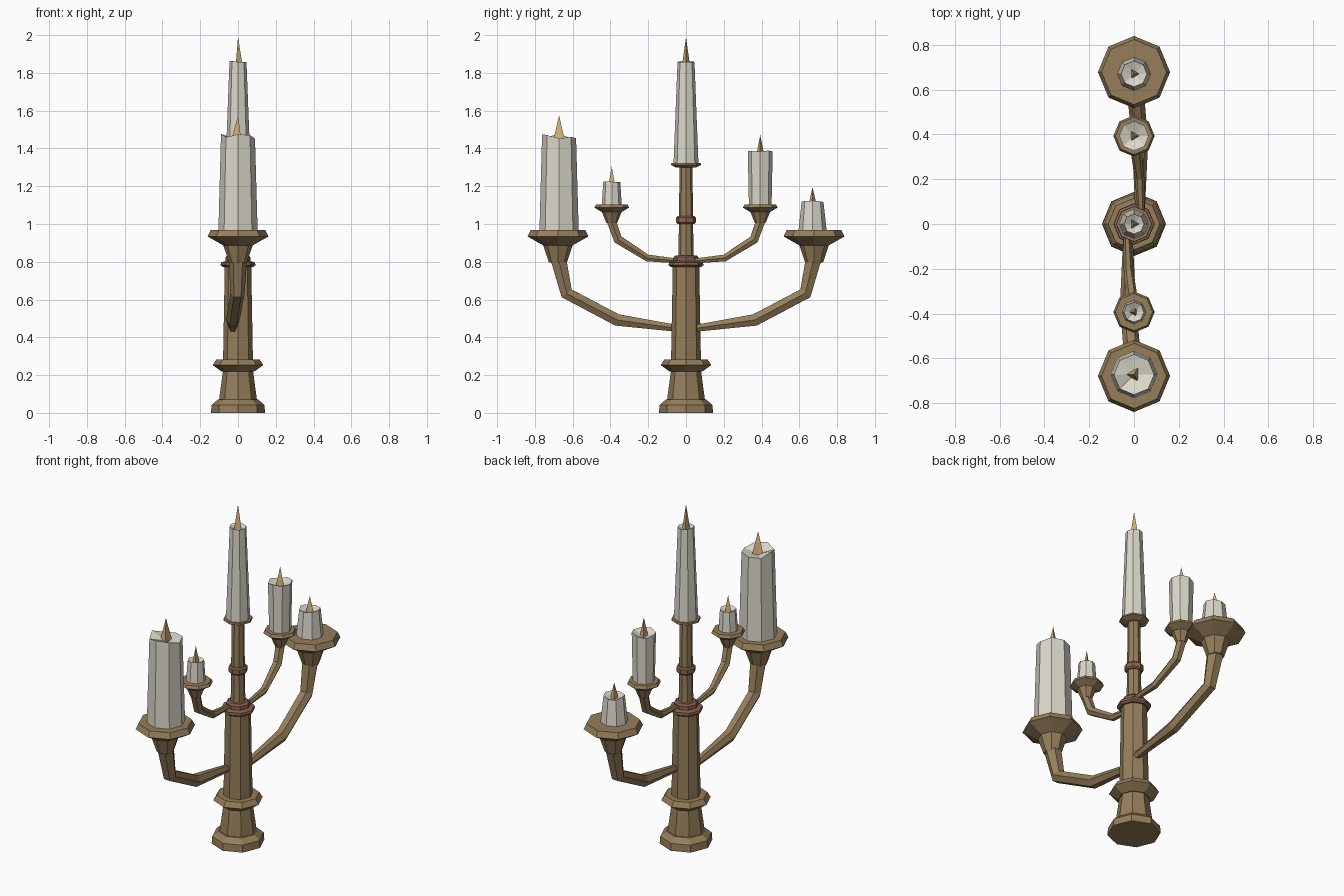
import bpy, math, random
from mathutils import Vector

if "Cube" in bpy.data.objects:
    bpy.data.objects.remove(bpy.data.objects["Cube"])

random.seed(4)


def material(name, rgb):
    m = bpy.data.materials.new(name)
    m.diffuse_color = (*rgb, 1)
    m.use_nodes = True
    m.node_tree.nodes["Principled BSDF"].inputs["Base Color"].default_value = m.diffuse_color
    return m


BRASS = material("aged brass", (0.305, 0.209, 0.102))
RING = material("reddish copper", (0.25, 0.125, 0.085))
WAX = material("candle wax", (0.71, 0.68, 0.59))
FLAME = material("flame", (0.66, 0.44, 0.19))


def make(name, rings, mat, tip=None):
    """Skin a list of equal-sized vertex rings, capping or pointing the end."""
    n = len(rings[0])
    verts = [v for r in rings for v in r]
    faces = [(i * n + j, i * n + (j + 1) % n, (i + 1) * n + (j + 1) % n, (i + 1) * n + j)
             for i in range(len(rings) - 1) for j in range(n)]
    faces.append(tuple(reversed(range(n))))
    top = (len(rings) - 1) * n
    if tip is None:
        faces.append(tuple(range(top, top + n)))
    else:
        verts.append(tip)
        faces += [(top + j, top + (j + 1) % n, len(verts) - 1) for j in range(n)]
    me = bpy.data.meshes.new(name)
    me.from_pydata(verts, [], faces)
    me.materials.append(mat)
    ob = bpy.data.objects.new(name, me)
    bpy.context.collection.objects.link(ob)
    return ob


def ring(r, z, y=0, n=8, turn=0, jitter=0):
    return [Vector((r * math.cos(turn + j * math.tau / n),
                    y + r * math.sin(turn + j * math.tau / n),
                    z + random.uniform(-jitter, jitter))) for j in range(n)]


def lathe(name, profile, mat, y=0, n=8):
    return make(name, [ring(r, z, y, n) for r, z in profile], mat)


def candle(name, y, z0, z1, r0, r1, tip, flame_r, jitter=0.0):
    # wax with a slightly sunken, melted top
    rings = [ring(r0, z0, y), ring(r1, z1, y, jitter=jitter)]
    make(name, rings, WAX, tip=Vector((0, y, z1 - 0.025)))
    # three-sided flame
    turn = math.pi if y < 0 else 0
    make(name + "_flame", [ring(flame_r, z1 - 0.025, y, 3, turn)], FLAME,
         tip=Vector((0, y, tip)))


def arm(name, path, side, n=6):
    """Sweep a hexagon along (x, y, z, radius) points; side -1 turns it half a turn."""
    pts = [Vector((x * side, y * side, z)) for x, y, z, r in path]
    rings = []
    for i, p in enumerate(pts):
        a = (p - pts[i - 1]).normalized() if i else Vector()
        b = (pts[i + 1] - p).normalized() if i < len(pts) - 1 else Vector((0, 0, 1))
        t = (a + b).normalized()
        u = Vector((side, 0, 0))
        u = (u - t * u.dot(t)).normalized()
        v = t.cross(u)
        r = path[i][3]
        rings.append([p + r * (u * math.cos(k * math.tau / n) + v * math.sin(k * math.tau / n))
                      for k in range(n)])
    make(name, rings, BRASS)


# central stem: foot, collar, lower column
lathe("foot", [(0.143, 0), (0.14, 0.042), (0.108, 0.07), (0.1, 0.071), (0.08, 0.22)], BRASS)
lathe("collar", [(0.085, 0.218), (0.134, 0.253), (0.115, 0.283)], BRASS)
lathe("lower_column", [(0.079, 0.28), (0.07, 0.78)], BRASS)
lathe("upper_column", [(0.04, 0.82), (0.034, 1.305)], BRASS)
lathe("top_cup", [(0.05, 1.298), (0.08, 1.312), (0.078, 1.322)], BRASS)

# reddish rings on the stem
lathe("lower_ring", [(0.08, 0.772), (0.092, 0.782), (0.09, 0.797), (0.065, 0.803),
                     (0.065, 0.825), (0.055, 0.834)], RING)
lathe("upper_ring", [(0.044, 1.0), (0.052, 1.008), (0.052, 1.034), (0.044, 1.042)], RING)

# two pairs of arms with their drip dishes
lower = [(0.027, 0.03, 0.445, 0.02), (0.027, 0.365, 0.492, 0.036),
         (0.003, 0.632, 0.633, 0.038), (0, 0.672, 0.8, 0.047)]
upper = [(0.032, 0.03, 0.803, 0.014), (0.025, 0.205, 0.82, 0.021),
         (0.006, 0.36, 0.918, 0.027), (0, 0.393, 1.01, 0.028)]
for side, tag in ((1, "back"), (-1, "front")):
    arm("lower_arm_" + tag, lower, side)
    arm("upper_arm_" + tag, upper, side)
    lathe("large_dish_" + tag, [(0.047, 0.795), (0.078, 0.887), (0.161, 0.934),
                                (0.145, 0.967)], BRASS, side * 0.678)
    lathe("small_dish_" + tag, [(0.028, 1.005), (0.052, 1.063), (0.092, 1.087),
                                (0.083, 1.104)], BRASS, side * 0.393)

# candles
candle("centre_candle", 0, 1.318, 1.86, 0.066, 0.045, 1.99, 0.025, 0.003)
candle("big_front_candle", -0.672, 0.96, 1.465, 0.104, 0.09, 1.575, 0.036, 0.013)
candle("short_back_candle", 0.67, 0.96, 1.12, 0.075, 0.058, 1.195, 0.026, 0.005)
candle("small_front_candle", -0.393, 1.1, 1.222, 0.053, 0.045, 1.305, 0.022, 0.004)
candle("tall_back_candle", 0.393, 1.1, 1.383, 0.06, 0.066, 1.472, 0.026, 0.007)
